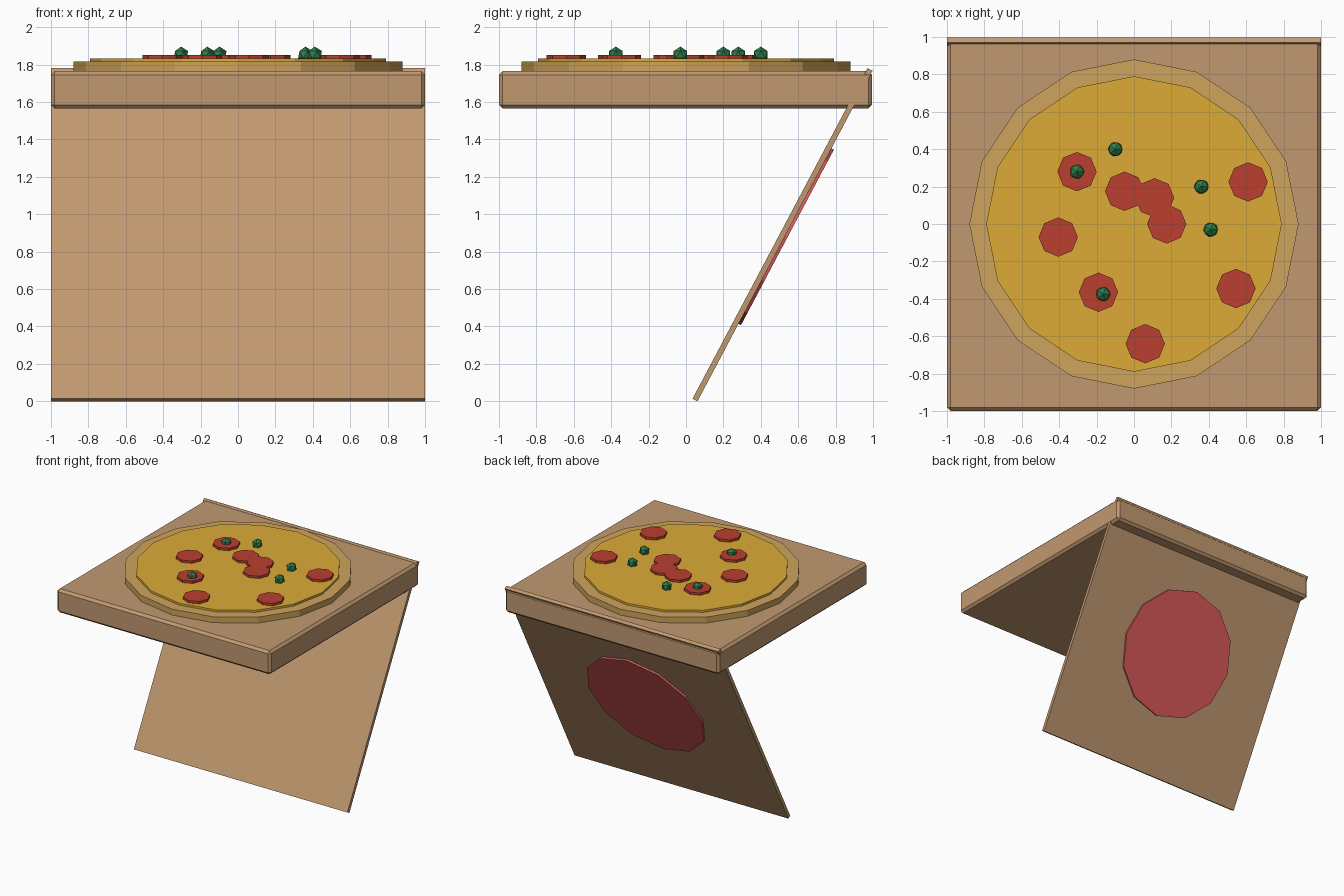
import bpy
import math
from mathutils import Matrix

if "Cube" in bpy.data.objects:
    bpy.data.objects.remove(bpy.data.objects["Cube"], do_unlink=True)


def material(name, r, g, b):
    """Flat material from 0-255 sRGB values, stored as linear."""
    def linear(v):
        v /= 255
        return v / 12.92 if v <= 0.04045 else ((v + 0.055) / 1.055) ** 2.4
    colour = (linear(r), linear(g), linear(b), 1)
    mat = bpy.data.materials.new(name)
    mat.use_nodes = True
    mat.diffuse_color = colour
    mat.node_tree.nodes["Principled BSDF"].inputs["Base Color"].default_value = colour
    return mat


cardboard = material("cardboard", 193, 153, 112)
dough = material("baked dough", 206, 163, 92)
cheese_yellow = material("cheese yellow", 220, 171, 55)
sausage_red = material("sausage red", 187, 62, 48)
print_red = material("printed red", 223, 92, 92)
pepper_green = material("pepper green", 48, 125, 76)


def finish(name, mat):
    obj = bpy.context.object
    obj.name = name
    obj.data.materials.append(mat)
    return obj


def block(name, size, centre, mat):
    bpy.ops.mesh.primitive_cube_add(size=1, location=centre)
    obj = finish(name, mat)
    obj.data.transform(Matrix.Diagonal((*size, 1)))
    return obj


def disc(name, sides, radius, x, y, bottom, top, mat):
    bpy.ops.mesh.primitive_cylinder_add(vertices=sides, radius=radius, depth=top - bottom,
                                        location=(x, y, (bottom + top) / 2))
    return finish(name, mat)


# Box tray with chamfered edges
tray = block("box_tray", (2, 1.995, 0.2), (0, -0.0025, 1.665), cardboard)
bevel = tray.modifiers.new("chamfer", "BEVEL")
bevel.width = 0.02
bevel.segments = 1

# Open lid hanging from the back edge, with a printed disc on its outside
tilt = math.radians(62.1)
swing = Matrix.Translation((0, 0.516, 0.89)) @ Matrix.Rotation(tilt, 4, "X")
lid = block("box_lid", (1.998, 2, 0.03), (0, 0, 0), cardboard)
emblem = disc("lid_disc", 12, 0.53, 0, 0, -0.03, -0.01, print_red)
for part in (lid, emblem):
    part.matrix_world = swing @ part.matrix_world.copy() if part is lid else \
        swing @ Matrix.Translation((0, 0, -0.02))

# Pizza base
disc("crust", 16, 0.88, 0, 0, 1.755, 1.815, dough)
disc("cheese", 16, 0.79, 0, 0, 1.8, 1.832, cheese_yellow)

# Sausage slices
slices = [(-0.305, 0.28), (-0.05, 0.175), (0.11, 0.14), (0.175, 0), (0.61, 0.225),
          (-0.405, -0.07), (-0.19, -0.365), (0.06, -0.64), (0.545, -0.345)]
for i, (x, y) in enumerate(slices):
    disc(f"sausage_slice_{i + 1}", 8, 0.105, x, y, 1.825, 1.852, sausage_red)

# Green pepper pieces
pieces = [(-0.1, 0.4), (-0.305, 0.28), (0.36, 0.2), (0.41, -0.03), (-0.165, -0.375)]
for i, (x, y) in enumerate(pieces):
    bpy.ops.mesh.primitive_ico_sphere_add(subdivisions=1, radius=0.043, location=(x, y, 1.853))
    finish(f"pepper_piece_{i + 1}", pepper_green)
